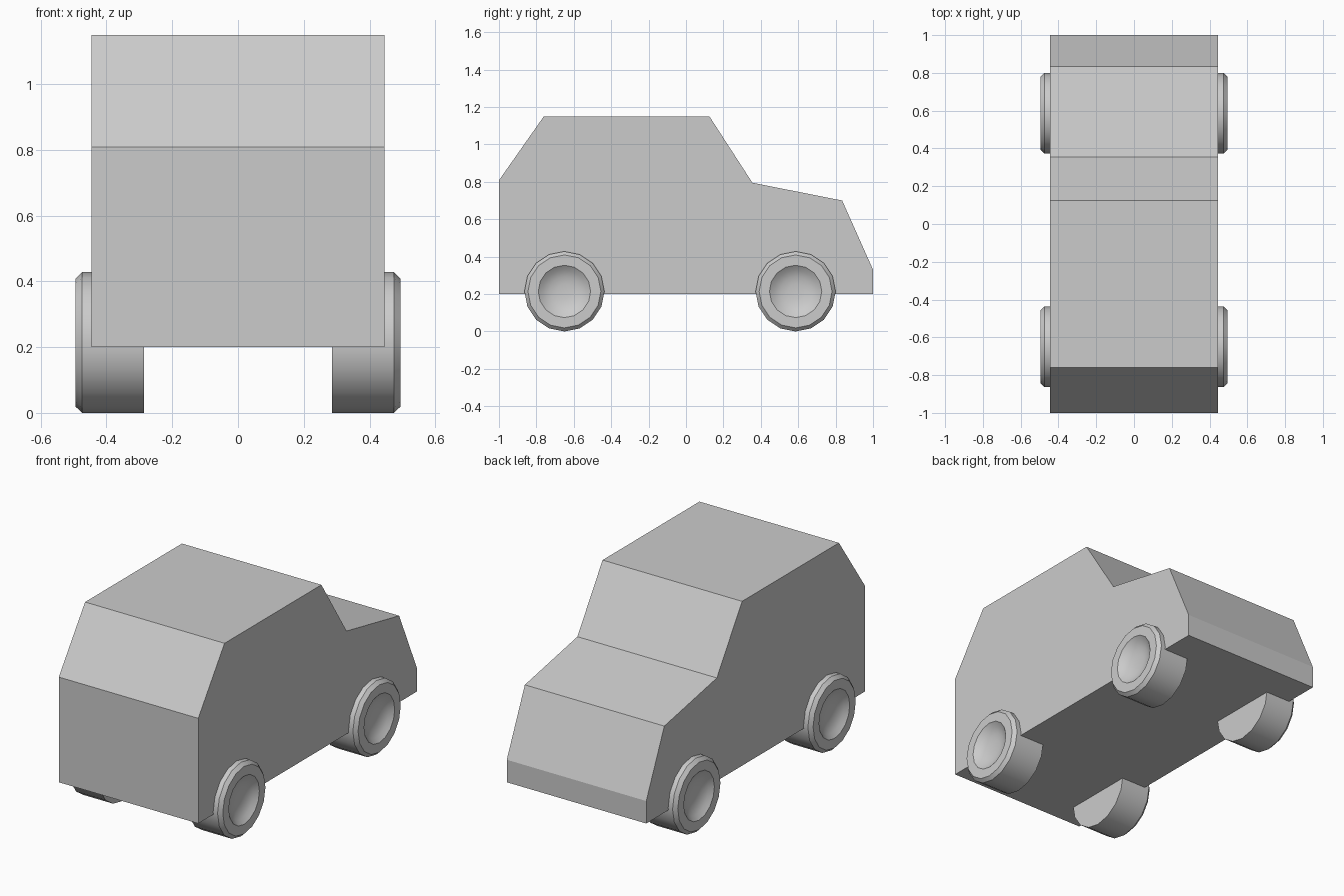
import bpy
import bmesh
from math import cos, sin, pi, radians

if "Cube" in bpy.data.objects:
    bpy.data.objects.remove(bpy.data.objects["Cube"])


def finish(name, bm):
    bmesh.ops.recalc_face_normals(bm, faces=bm.faces[:])
    mesh = bpy.data.meshes.new(name)
    bm.to_mesh(mesh)
    bm.free()
    obj = bpy.data.objects.new(name, mesh)
    bpy.context.collection.objects.link(obj)
    return obj


# Body: side profile (y, z) extruded across the width
profile = [(-1, 0.2), (1, 0.2), (1, 0.33), (0.835, 0.70), (0.355, 0.795),
           (0.125, 1.15), (-0.76, 1.15), (-1, 0.808)]
HALF = 0.446
bm = bmesh.new()
side = bm.faces.new([bm.verts.new((-HALF, y, z)) for y, z in profile])
ext = bmesh.ops.extrude_face_region(bm, geom=[side], use_keep_orig=True)
bmesh.ops.translate(bm, vec=(2 * HALF, 0, 0),
                    verts=[v for v in ext["geom"] if isinstance(v, bmesh.types.BMVert)])
finish("car_body", bm)


# Wheels: lathed section (x, radius) with chamfered rim and dished hub
SIDES = 16
section = [(0.286, 0.214), (0.474, 0.214), (0.494, 0.195), (0.494, 0.140),
           (0.474, 0.115), (0.459, 0.080), (0.452, 0.040)]


def wheel_pair(name, y, z=0.214):
    bm = bmesh.new()
    rings = [[bm.verts.new((x, y + r * cos(2 * pi * i / SIDES), z + r * sin(2 * pi * i / SIDES)))
              for i in range(SIDES)] for x, r in section]
    for a, b in zip(rings, rings[1:]):
        for i in range(SIDES):
            j = (i + 1) % SIDES
            bm.faces.new((a[i], a[j], b[j], b[i]))
    bm.faces.new(rings[0])
    bm.faces.new(rings[-1])
    obj = finish(name, bm)
    bpy.context.view_layer.objects.active = obj
    obj.select_set(True)
    bpy.ops.object.shade_smooth_by_angle(angle=radians(30))
    obj.select_set(False)
    # Matching wheel on the other side
    obj.modifiers.new("Mirror", 'MIRROR').use_axis[0] = True


wheel_pair("rear_wheels", -0.65)
wheel_pair("front_wheels", 0.586)
